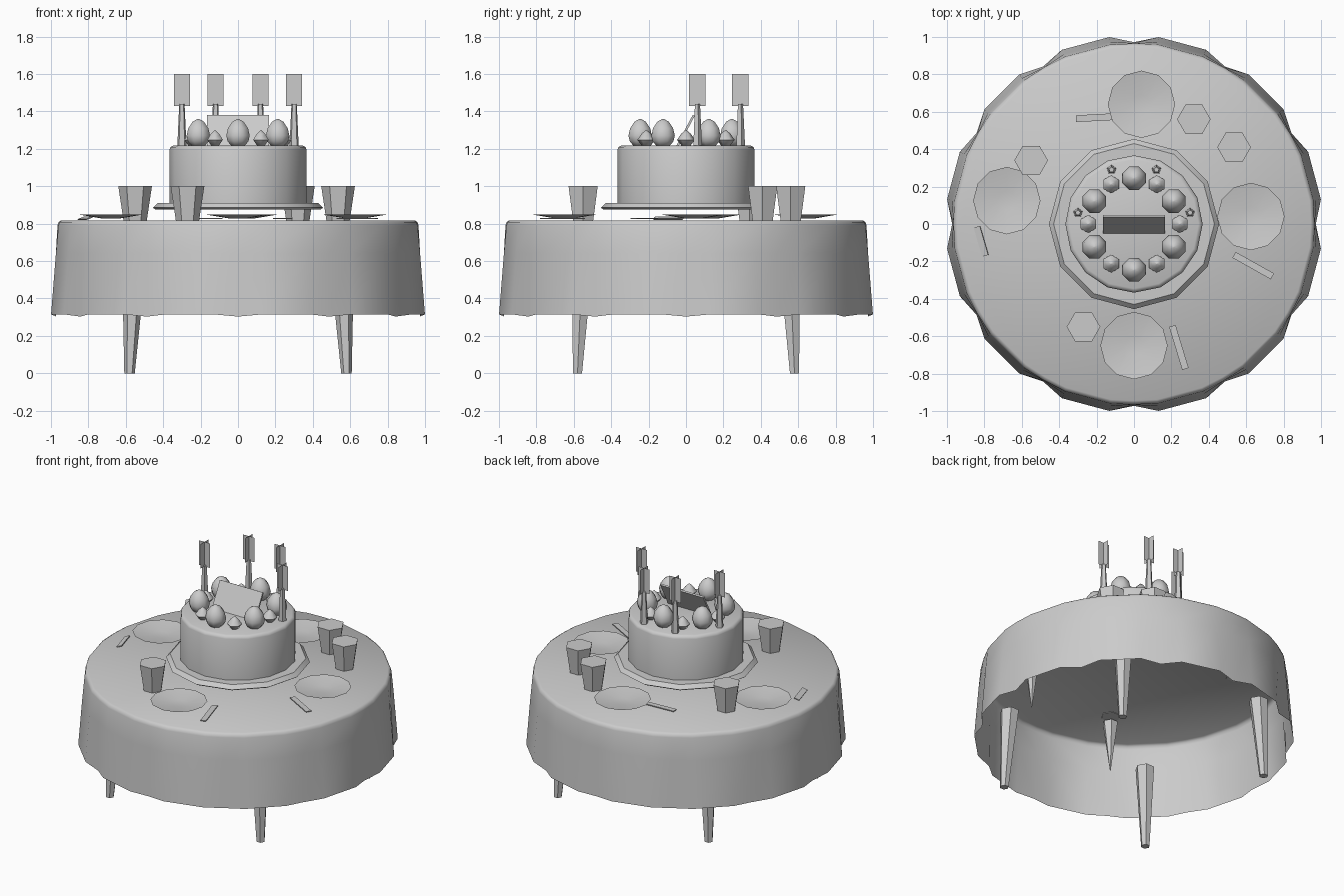
import bpy, bmesh, math
from mathutils import Vector, Matrix

if "Cube" in bpy.data.objects:
    bpy.data.objects.remove(bpy.data.objects["Cube"], do_unlink=True)

grey = bpy.data.materials.new("plain_grey")
grey.use_nodes = True
grey.diffuse_color = (0.6, 0.6, 0.6, 1)
grey.node_tree.nodes["Principled BSDF"].inputs["Base Color"].default_value = (0.6, 0.6, 0.6, 1)


def finish(name, bm, angle=40, fix=True):
    if fix:
        bmesh.ops.recalc_face_normals(bm, faces=bm.faces)
    mesh = bpy.data.meshes.new(name)
    bm.to_mesh(mesh)
    bm.free()
    mesh.materials.append(grey)
    ob = bpy.data.objects.new(name, mesh)
    bpy.context.collection.objects.link(ob)
    bpy.ops.object.select_all(action='DESELECT')
    ob.select_set(True)
    bpy.context.view_layer.objects.active = ob
    if angle:
        bpy.ops.object.shade_smooth_by_angle(angle=math.radians(angle))
    return ob


def loft(name, rings, cap_bottom=True, cap_top=True, angle=40):
    """Skin a stack of equal-length point rings, bottom to top."""
    bm = bmesh.new()
    rows = [[bm.verts.new(p) for p in ring] for ring in rings]
    n = len(rows[0])
    for low, high in zip(rows, rows[1:]):
        for i in range(n):
            j = (i + 1) % n
            bm.faces.new((low[i], low[j], high[j], high[i]))
    if cap_bottom:
        bm.faces.new(rows[0][::-1])
    if cap_top:
        bm.faces.new(rows[-1])
    return finish(name, bm, angle, fix=False)


def circle(r, z, sides, x=0, y=0, turn=0):
    step = 2 * math.pi / sides
    return [(x + r * math.cos(turn + i * step), y + r * math.sin(turn + i * step), z)
            for i in range(sides)]


def turned(name, profile, sides, x=0, y=0, turn=0, **kw):
    return loft(name, [circle(r, z, sides, x, y, turn) for r, z in profile], **kw)


# Tablecloth: twelve folds that deepen towards the hem
def cloth_ring(valley, peak, z, dip=0):
    ring = []
    for k in range(12):
        for offset, r, drop in ((0, valley, dip), (7.5, peak, 0), (22.5, peak, 0)):
            a = math.radians(30 * k + offset)
            ring.append((r * math.cos(a), r * math.sin(a), z - drop))
    return ring


loft("tablecloth", [cloth_ring(0.972, 1.008, 0.315, 0.012),
                    cloth_ring(0.967, 0.982, 0.64),
                    cloth_ring(0.965, 0.968, 0.79),
                    cloth_ring(0.96, 0.962, 0.808),
                    cloth_ring(0.945, 0.947, 0.818)], cap_bottom=False, angle=75)

# Table legs, tapering to the floor
for sx, side in ((1, "left"), (-1, "right")):
    for sy, end in ((1, "back"), (-1, "front")):
        loft(f"{end}_{side}_leg", [circle(0.028, 0, 6, sx * 0.58, sy * 0.58),
                                   circle(0.062, 0.55, 6, sx * 0.557, sy * 0.557)])

# Pointed pegs under the tabletop
for x, y in ((0.59, -0.3), (-0.3, -0.59)):
    turned("under_peg", [(0.002, 0.45), (0.05, 0.8)], 6, x, y)

# Cake stand and cake
turned("cake_stand", [(0.44, 0.875), (0.455, 0.885), (0.43, 0.91)], 12, angle=30)
turned("cake", [(0.367, 0.905), (0.367, 1.195), (0.361, 1.21), (0.345, 1.217)], 16, angle=50)


# Berries: big and small ones alternate around the cake
big = [(0.035, 1.212), (0.06, 1.24), (0.068, 1.27), (0.058, 1.31), (0.033, 1.345), (0.004, 1.36)]
small = [(0.02, 1.212), (0.048, 1.248), (0.026, 1.28), (0.003, 1.3)]
for k in range(12):
    a = math.radians(30 * k)
    x, y = 0.245 * math.cos(a), 0.245 * math.sin(a)
    if k % 2:
        turned("big_berry", big, 8, x, y, math.pi / 8, angle=60)
    else:
        turned("small_berry", small, 6, x, y, math.pi / 6, angle=60)

# Candles with crossed flame cards
for x, y in ((0.3, 0.06), (-0.3, 0.06), (0.12, 0.29), (-0.12, 0.29)):
    turned("candle", [(0.026, 1.21), (0.015, 1.44)], 5, x, y, math.pi / 2)
    bm = bmesh.new()
    for dx, dy in ((0.043, 0), (0, 0.043)):
        bm.faces.new([bm.verts.new((x + s * dx, y + s * dy, z))
                      for s, z in ((-1, 1.43), (1, 1.43), (1, 1.6), (-1, 1.6))])
    finish("candle_flame", bm, 0)


def slab(name, size, matrix):
    bm = bmesh.new()
    bmesh.ops.create_cube(bm, size=1, matrix=matrix @ Matrix.Diagonal((*size, 1)))
    return finish(name, bm, 0)


# Leaning plaque on the cake
slab("plaque", (0.33, 0.19, 0.012),
     Matrix.Translation((0, -0.003, 1.295)) @ Matrix.Rotation(math.radians(62), 4, 'X'))

# Cups
for x, y in ((-0.55, 0.34), (0.32, 0.56), (0.535, 0.41), (-0.27, -0.55)):
    turned("cup", [(0.062, 0.815), (0.09, 1.0)], 6, x, y, angle=30)

# Shallow plates
for x, y in ((0.04, 0.64), (-0.68, 0.125), (0.625, 0.04), (0, -0.65)):
    turned("plate", [(0.05, 0.828), (0.18, 0.85)], 12, x, y, cap_top=False)

# Napkin strips beside the plates
for a, b, tilt in (((0.205, -0.545), (0.275, -0.775), 0), ((0.535, -0.165), (0.74, -0.28), 0),
                   ((-0.31, 0.563), (-0.085, 0.575), 0), ((-0.84, -0.015), (-0.795, -0.17), 20)):
    a, b = Vector(a), Vector(b)
    mid, d = (a + b) / 2, b - a
    slab("napkin", (d.length, 0.036, 0.006),
         Matrix.Translation((*mid, 0.828)) @ Matrix.Rotation(math.atan2(d.y, d.x), 4, 'Z')
         @ Matrix.Rotation(math.radians(tilt), 4, 'X'))
